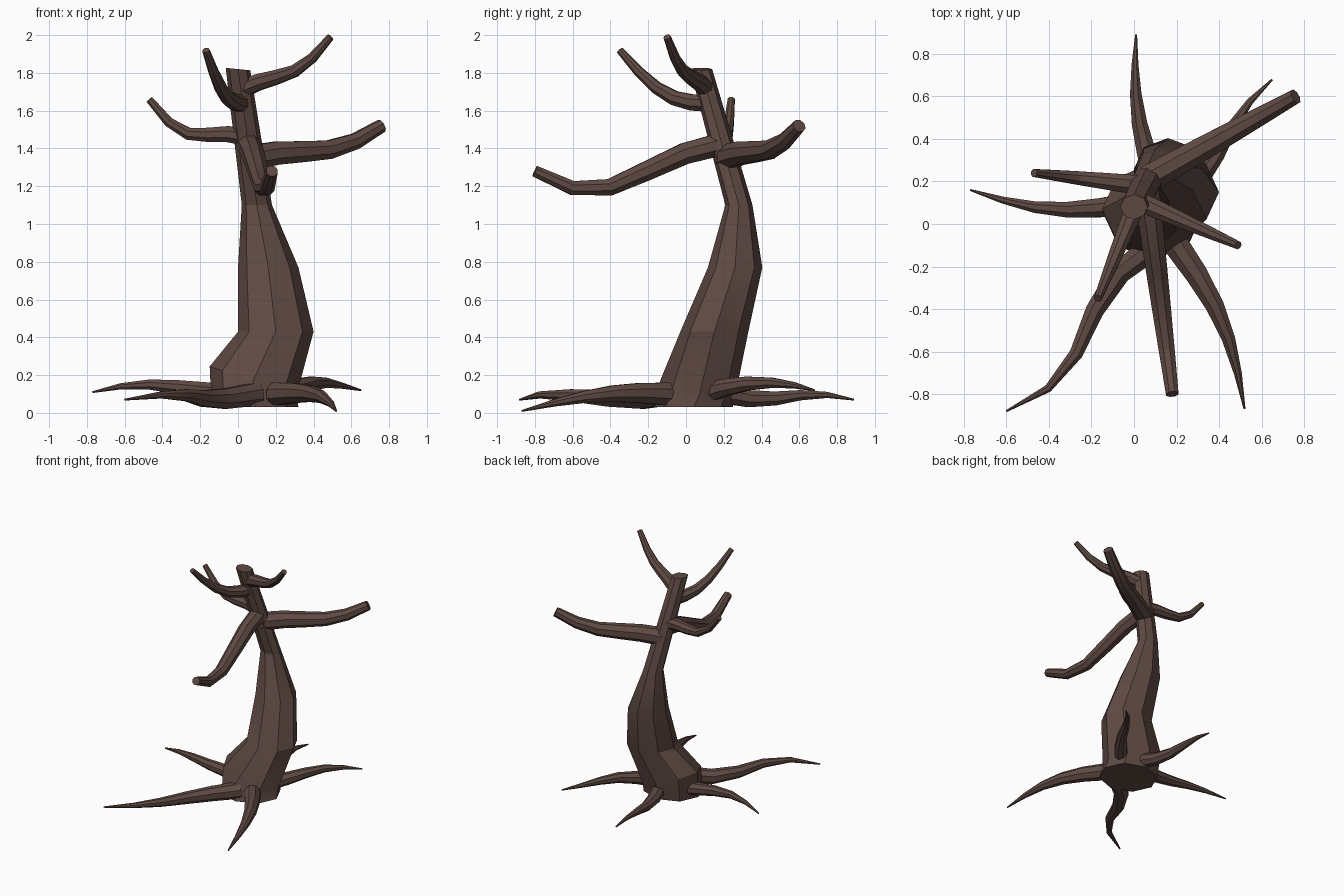
import bpy, bmesh, math
from mathutils import Vector

if "Cube" in bpy.data.objects:
    bpy.data.objects.remove(bpy.data.objects["Cube"])

SIDES = 8
SEGMENTS = 5
UP = Vector((0, 0, 1))

bark = bpy.data.materials.new("dark_brown_bark")
bark.use_nodes = True
bark_colour = (0.115, 0.068, 0.056, 1)
bark.diffuse_color = bark_colour
bark.node_tree.nodes["Principled BSDF"].inputs["Base Color"].default_value = bark_colour


def oval(centre, across, along, phase=0):
    """Ring of points around a centre, spanned by two radius vectors."""
    angles = [math.tau * (k + phase) / SIDES for k in range(SIDES)]
    return [centre + across * math.cos(a) + along * math.sin(a) for a in angles]


def skin(name, rings):
    """Join rings of points into a closed, capped solid."""
    bm = bmesh.new()
    loops = [[bm.verts.new(p) for p in ring] for ring in rings]
    for lower, upper in zip(loops, loops[1:]):
        for i in range(SIDES):
            j = (i + 1) % SIDES
            bm.faces.new((lower[i], lower[j], upper[j], upper[i]))
    bm.faces.new(loops[0][::-1])
    bm.faces.new(loops[-1])
    bmesh.ops.recalc_face_normals(bm, faces=bm.faces)
    mesh = bpy.data.meshes.new(name)
    bm.to_mesh(mesh)
    bm.free()
    mesh.materials.append(bark)
    obj = bpy.data.objects.new(name, mesh)
    bpy.context.collection.objects.link(obj)
    bpy.ops.object.select_all(action="DESELECT")
    obj.select_set(True)
    bpy.context.view_layer.objects.active = obj
    bpy.ops.object.shade_smooth_by_angle(angle=math.radians(25))


def limb(name, base, tip, thick, thin, bow=0, wave=0, lift=0, ripple=0):
    """Tapered tube from base to tip. Bow and wave bend it sideways
    in a C and an S; lift and ripple do the same up and down."""
    sideways = UP.cross(tip - base).normalized()
    points, radii = [], []
    for step in range(SEGMENTS + 1):
        t = step / SEGMENTS
        c_bend, s_bend = math.sin(math.pi * t), math.sin(math.tau * t)
        points.append(base.lerp(tip, t)
                      + sideways * (bow * c_bend + wave * s_bend)
                      + UP * (lift * c_bend + ripple * s_bend))
        radii.append(thick + (thin - thick) * t ** 1.3)
    rings = []
    for i, (point, radius) in enumerate(zip(points, radii)):
        tangent = points[min(i + 1, SEGMENTS)] - points[max(i - 1, 0)]
        across = UP.cross(tangent).normalized()
        along = tangent.normalized().cross(across)
        rings.append(oval(point, across * radius, along * radius, phase=0.5))
    skin(name, rings)


def trunk_ring(centre, radius, slope=0):
    """Slightly flattened ring that may slope from side to side."""
    return oval(centre, Vector((radius, 0, slope * radius)), Vector((0, radius * 0.9, 0)))


# Trunk: a flared foot, a swollen belly and a leaning neck
shoulder = Vector((0.1, 0.28, 1.1))
crown = Vector((0, 0.08, 1.82))
skin("trunk", [
    trunk_ring(Vector((0.09, 0.04, 0.03)), 0.23),
    trunk_ring(Vector((0.08, 0.07, 0.17)), 0.23, slope=-0.33),
    trunk_ring(Vector((0.2, 0.15, 0.43)), 0.2),
    trunk_ring(Vector((0.16, 0.26, 0.77)), 0.16),
    trunk_ring(shoulder, 0.08),
    trunk_ring(crown, 0.065, slope=-0.1),
])


def branch(name, height, tip, thick, thin, **bends):
    """Limb growing from the neck, at a fraction of the neck's height."""
    limb(name, shoulder.lerp(crown, height), Vector(tip), thick, thin, **bends)


branch("left_branch", 0.35, (0.76, 0.6, 1.52), 0.07, 0.037, lift=-0.05, ripple=0.02)
branch("front_branch", 0.45, (0.18, -0.8, 1.28), 0.065, 0.032, lift=-0.12, ripple=0.05)
branch("right_branch", 0.5, (-0.47, 0.24, 1.66), 0.05, 0.02, lift=-0.09, ripple=0.03)
branch("upper_front_branch", 0.75, (-0.17, -0.35, 1.92), 0.05, 0.02, lift=-0.09)
branch("upper_left_branch", 0.85, (0.49, -0.1, 1.99), 0.05, 0.02, lift=-0.06, ripple=0.02)


def root(name, x, y, tip, thick=0.055, **bends):
    """Limb creeping out from under the trunk to a fine point."""
    limb(name, Vector((x, y, 0.1)), Vector(tip), thick, 0.005, **bends)


root("back_root", 0.1, 0.2, (0.01, 0.89, 0.07), bow=0.04, ripple=-0.02)
root("back_left_root", 0.2, 0.1, (0.65, 0.68, 0.12), wave=-0.02, lift=0.05)
root("right_root", 0, 0.1, (-0.77, 0.16, 0.11), bow=0.06, lift=0.04, ripple=-0.01)
root("front_right_root", 0.1, -0.1, (-0.6, -0.88, 0.07), 0.065, bow=0.03, wave=-0.06, ripple=-0.02)
root("front_left_root", 0.2, -0.1, (0.52, -0.87, 0.01), 0.065, bow=0.06, lift=0.04)
